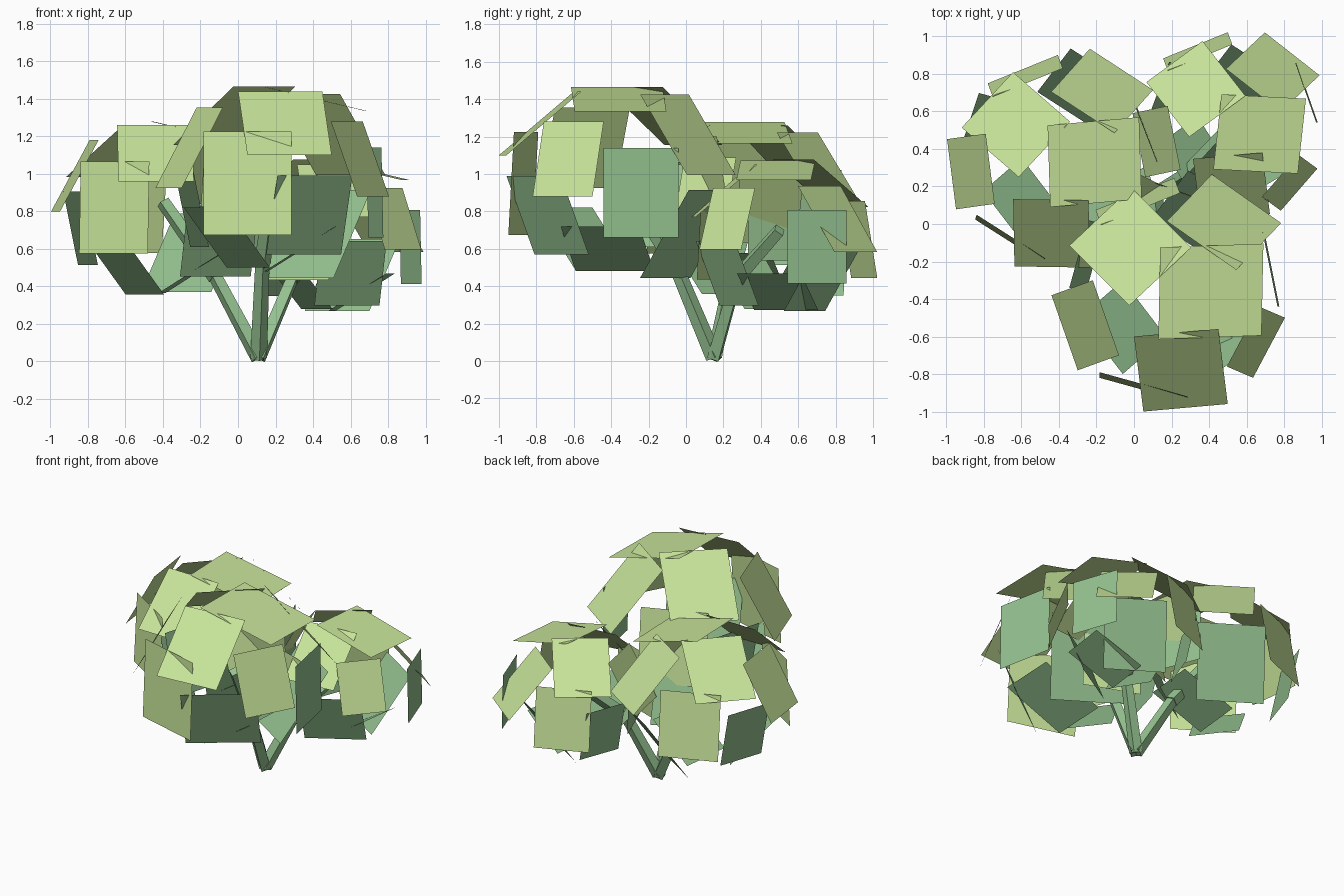
import bpy
import bmesh
import math
from mathutils import Matrix, Vector

default_cube = bpy.data.objects.get("Cube")
if default_cube:
    bpy.data.objects.remove(default_cube, do_unlink=True)


def make_material(name, color):
    material = bpy.data.materials.new(name)
    material.use_nodes = True
    material.diffuse_color = color
    material.node_tree.nodes["Principled BSDF"].inputs["Base Color"].default_value = color
    return material


yellow_green = make_material("yellow_green_leaf", (0.57, 0.77, 0.32, 1))
cool_green = make_material("cool_green_leaf", (0.30, 0.54, 0.28, 1))


def add_object(name, bm, materials):
    mesh = bpy.data.meshes.new(name)
    bm.to_mesh(mesh)
    bm.free()
    for material in materials:
        mesh.materials.append(material)
    obj = bpy.data.objects.new(name, mesh)
    bpy.context.collection.objects.link(obj)
    return obj


# Leaf card shapes in hundredths: level edge (x, y), then sloping edge (x, y, z)
UPPER_CARDS = (
    (1, 49, 55, 2, -13),       # crown
    (33, 31, -32, 32, -31),    # back right of crown
    (45, 4, 5, -40, -34),      # front of crown
    (37, -26, 24, 25, -43),    # back left of crown
    (14, -40, -22, -8, -43),   # right side
    (-17, -32, 14, -6, -40),   # left front
    (42, 17, -3, 8, -50),      # back
    (47, -13, 0, -3, -55),     # front
)
LOWER_CARDS = (
    (8, -40, 1, 0, -48),       # left side
    (40, 29, -6, 15, -42),     # lower left front
    (23, -30, 23, 20, -32),    # lower right front
    (2, 42, -38, 8, -24),      # underside
    (10, 36, 9, -2, -44),      # lower right side
    (42, -27, -20, -26, -47),  # lower back left
)

# Card centres in hundredths and turn in degrees, in the order of the shapes
FRONT_CLUMP = (
    (41, -36, 140, 0), (-2, -12, 131, 0), (25, -78, 127, 0), (48, 1, 121, 0),
    (-26, -54, 114, 0), (65, -63, 108, 0), (2, 12, 95, 0), (5, -87, 95, 0),
    (73, -24, 90, 0), (38, -74, 78, 0), (-6, -55, 66, 0), (34, -42, 60, 0),
    (-25, -17, 83, 0), (40, 2, 68, 0),
)
BACK_RIGHT_CLUMP = (
    (-21, 33, 122, 3), (-63, 53, 112, 4), (-44, -5, 111, -6), (-17, 71, 103, 2),
    (-87, 28, 99, -12), (0, 10, 91, -3), (-58, 79, 80, 0), (-66, -8, 82, -17),
    (6, 50, 75, 10), (-10, 13, 64, -5), (-60, 13, 50, 0), (-24, 31, 47, -3),
    (-84, 53, 71, -3), (-24, 70, 58, 0),
)
BACK_LEFT_CLUMP = (
    (67, 48, 102, -5), (33, 72, 95, -7), (52, 20, 91, 0), (74, 81, 76, -3),
    (12, 44, 81, -8), (83, 22, 76, -13), (34, 92, 65, 0), (30, 14, 66, -5),
    (92, 70, 61, 8), (60, 22, 47, -5), (32, 37, 41, -5), (66, 49, 37, -5),
    (17, 71, 53, -5), (61, 74, 46, 0),
)


def add_foliage(name, placements, size):
    bm = bmesh.new()
    middle = sum((Vector(p[:3]) for p in placements), Vector()) / len(placements) / 100
    for index, (shape, place) in enumerate(zip(UPPER_CARDS + LOWER_CARDS, placements)):
        turn = Matrix.Rotation(math.radians(place[3]), 3, "Z")
        edge = turn @ Vector((shape[0], shape[1], 0)) * size / 200
        slope = turn @ Vector(shape[2:]) * size / 200
        centre = Vector(place[:3]) / 100
        corners = (centre - edge - slope, centre + edge - slope,
                   centre + edge + slope, centre - edge + slope)
        face = bm.faces.new([bm.verts.new(c) for c in corners])
        face.material_index = 0 if index < len(UPPER_CARDS) else 1
        face.normal_update()
        # Every card faces away from the middle of its clump
        if face.normal.dot(centre - middle) < 0:
            face.normal_flip()
    add_object(name, bm, (yellow_green, cool_green))


def add_branch(name, points, radius):
    bm = bmesh.new()
    for start, end in zip(points, points[1:]):
        start, end = Vector(start), Vector(end)
        along = end - start
        placement = (Matrix.Translation((start + end) / 2)
                     @ along.to_track_quat("Z", "Y").to_matrix().to_4x4())
        bmesh.ops.create_cone(bm, cap_ends=True, segments=4, radius1=radius,
                              radius2=radius * 0.85, depth=along.length, matrix=placement)
    add_object(name, bm, (cool_green,))


# Three clumps of the same foliage
add_foliage("front_foliage", FRONT_CLUMP, 1.0)
add_foliage("back_right_foliage", BACK_RIGHT_CLUMP, 0.89)
add_foliage("back_left_foliage", BACK_LEFT_CLUMP, 0.82)

# Branches fan out from one root
ROOT = (0.11, 0.15, 0.018)
add_branch("front_branch", (ROOT, (0.13, -0.06, 0.52), (0.18, -0.3, 0.9)), 0.045)
add_branch("back_right_branch", (ROOT, (-0.12, 0.24, 0.45), (-0.4, 0.35, 0.85)), 0.045)
add_branch("back_left_branch", (ROOT, (0.29, 0.27, 0.44), (0.5, 0.5, 0.7)), 0.045)
